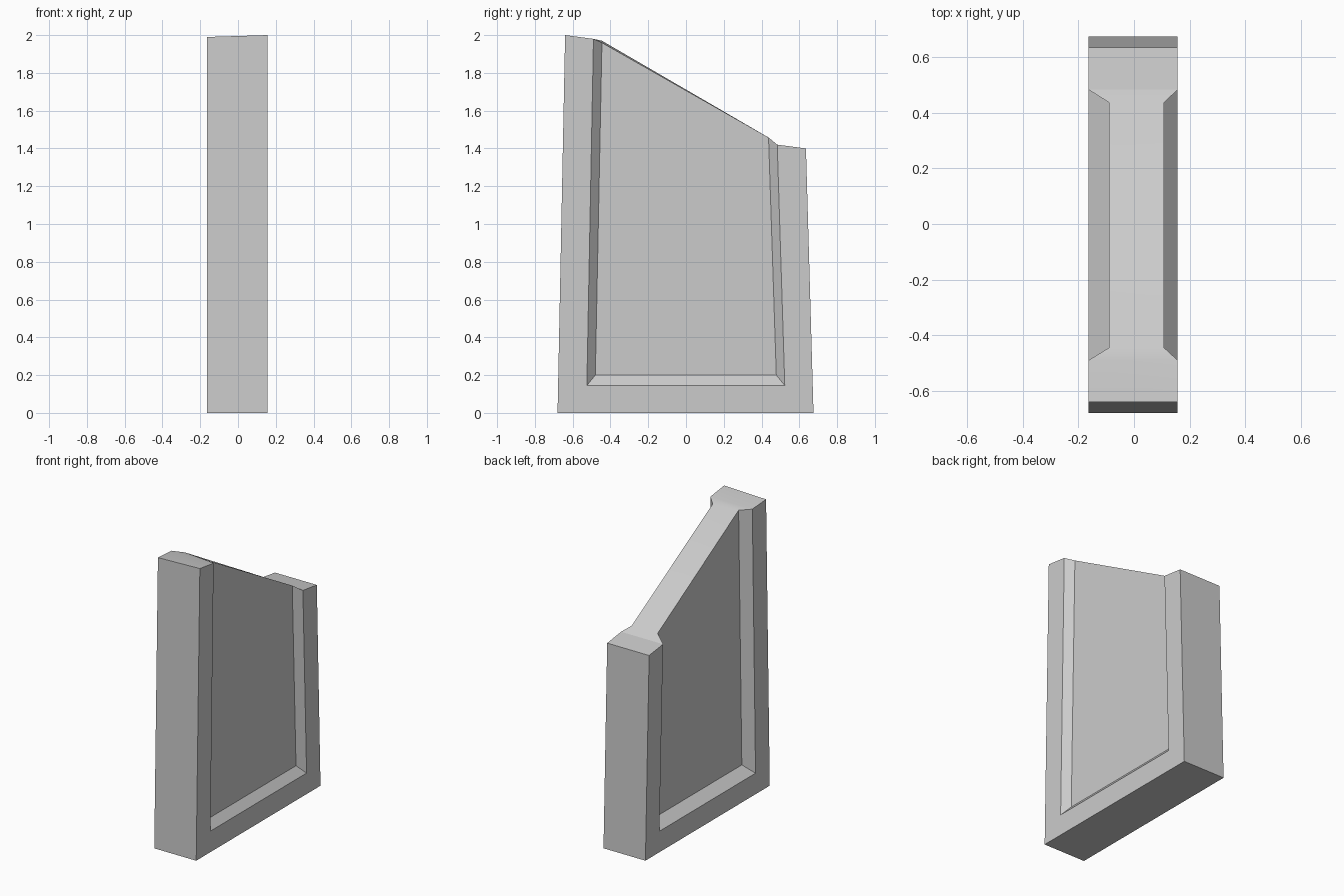
import bpy
import bmesh

if "Cube" in bpy.data.objects:
    bpy.data.objects.remove(bpy.data.objects["Cube"])

# Plain stone grey
stone = bpy.data.materials.new("stone_grey")
stone.use_nodes = True
grey = (0.6, 0.6, 0.6, 1)
stone.diffuse_color = grey
stone.node_tree.nodes["Principled BSDF"].inputs["Base Color"].default_value = grey

bm = bmesh.new()


def side(x, panel_x, front_top, rim_tops, panel_tops):
    """One face of the slab: a U-shaped rim, a sloped border and a sunk panel.
    Each loop runs front top, front bottom, back bottom, back top."""
    loops = (
        (x, [(-0.64, front_top), (-0.68, 0), (0.675, 0), (0.635, 1.4)]),
        (x, [(-0.49, rim_tops[0]), (-0.525, 0.145), (0.523, 0.145), (0.483, rim_tops[1])]),
        (panel_x, [(-0.445, panel_tops[0]), (-0.48, 0.2), (0.478, 0.2), (0.437, panel_tops[1])]),
    )
    rows = [[bm.verts.new((px, y, z)) for y, z in pts] for px, pts in loops]
    for outer, inner in zip(rows, rows[1:]):
        for i in range(3):
            bm.faces.new((outer[i], outer[i + 1], inner[i + 1], inner[i]))
    bm.faces.new(rows[2])
    return rows


left = side(0.157, 0.108, 2.0, (1.98, 1.42), (1.96, 1.458))
right = side(-0.163, -0.09, 1.99, (1.98, 1.42), (1.97, 1.458))


def bridge(path_a, path_b):
    for i in range(len(path_a) - 1):
        bm.faces.new((path_a[i], path_a[i + 1], path_b[i + 1], path_b[i]))


# Front, underside and back, then the sloping top edge
bridge(left[0], right[0])
tops = [[r[0] for r in s] + [r[3] for r in reversed(s)] for s in (left, right)]
bridge(*tops)

bmesh.ops.recalc_face_normals(bm, faces=bm.faces)
mesh = bpy.data.meshes.new("panelled_wall_block")
bm.to_mesh(mesh)
bm.free()
mesh.materials.append(stone)
block = bpy.data.objects.new("panelled_wall_block", mesh)
bpy.context.collection.objects.link(block)

# Soft shading along the top slope, crisp edges elsewhere
bpy.context.view_layer.objects.active = block
block.select_set(True)
bpy.ops.object.shade_smooth_by_angle(angle=0.52)
